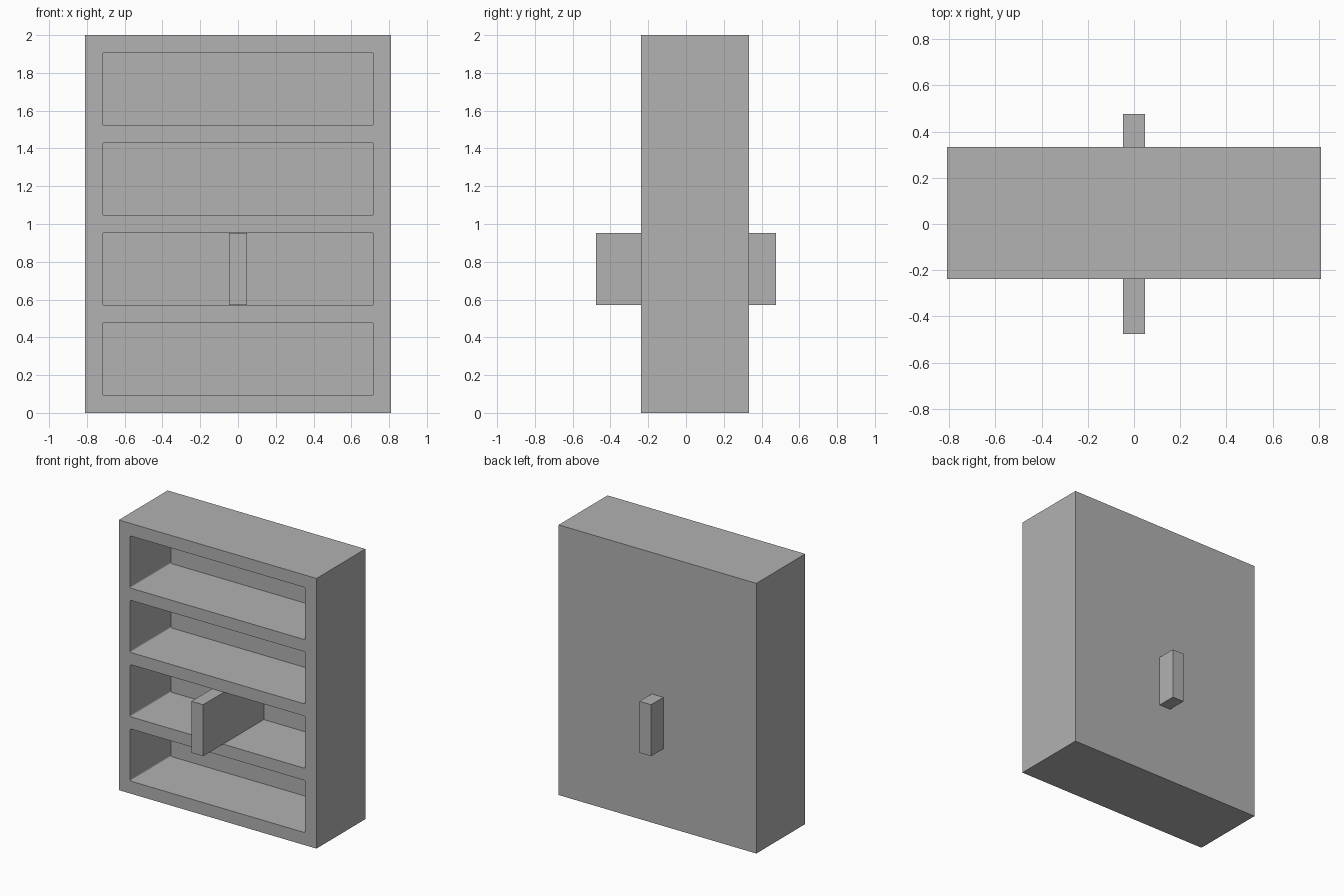
import bpy
import bmesh
from mathutils import Matrix, Vector

cube = bpy.data.objects.get("Cube")
if cube:
    bpy.data.objects.remove(cube, do_unlink=True)

# Single plain grey
grey = bpy.data.materials.new("plain grey")
grey.use_nodes = True
colour = (0.445, 0.445, 0.445, 1.0)
grey.diffuse_color = colour
grey.node_tree.nodes["Principled BSDF"].inputs["Base Color"].default_value = colour

WALL = 2 / 21            # thickness of every board
PITCH = 5 * WALL         # spacing between shelves
FRONT, BACK = -2.5 * WALL, 3.5 * WALL


def add_box(bm, low, high, radius=0):
    """Add a box between two corners; radius rounds its edges along y."""
    low, high = Vector(low), Vector(high)
    matrix = Matrix.Translation((low + high) / 2) @ Matrix.Diagonal((*(high - low), 1))
    verts = bmesh.ops.create_cube(bm, size=1, matrix=matrix)["verts"]
    if radius:
        edges = {e for v in verts for e in v.link_edges
                 if abs(e.verts[0].co.y - e.verts[1].co.y) > radius}
        bmesh.ops.bevel(bm, geom=list(edges), offset=radius, segments=3,
                        profile=0.5, affect='EDGES')


def make_object(name, bm):
    mesh = bpy.data.meshes.new(name)
    bmesh.ops.recalc_face_normals(bm, faces=bm.faces)
    bm.to_mesh(mesh)
    bm.free()
    mesh.materials.append(grey)
    obj = bpy.data.objects.new(name, mesh)
    bpy.context.collection.objects.link(obj)
    return obj


# Cabinet block
bm = bmesh.new()
add_box(bm, (-8.5 * WALL, FRONT, 0), (8.5 * WALL, BACK, 2))
cabinet = make_object("cabinet", bm)

# Four shelf openings with slightly rounded corners
bm = bmesh.new()
for row in range(4):
    middle = 3 * WALL + row * PITCH
    add_box(bm, (-0.717, FRONT - 0.2, middle - 0.193),
            (0.717, BACK - WALL, middle + 0.193), radius=0.01)
cutter = make_object("opening_cutter", bm)
cutter.hide_render = True

cut = cabinet.modifiers.new("openings", 'BOOLEAN')
cut.operation = 'DIFFERENCE'
cut.solver = 'EXACT'
cut.object = cutter
bpy.context.view_layer.objects.active = cabinet
cabinet.select_set(True)
bpy.ops.object.modifier_apply(modifier=cut.name)
bpy.data.objects.remove(cutter, do_unlink=True)

# Upright divider passing through the back panel
bm = bmesh.new()
add_box(bm, (-WALL / 2, -PITCH, 6 * WALL), (WALL / 2, PITCH, 10 * WALL))
make_object("divider", bm)
